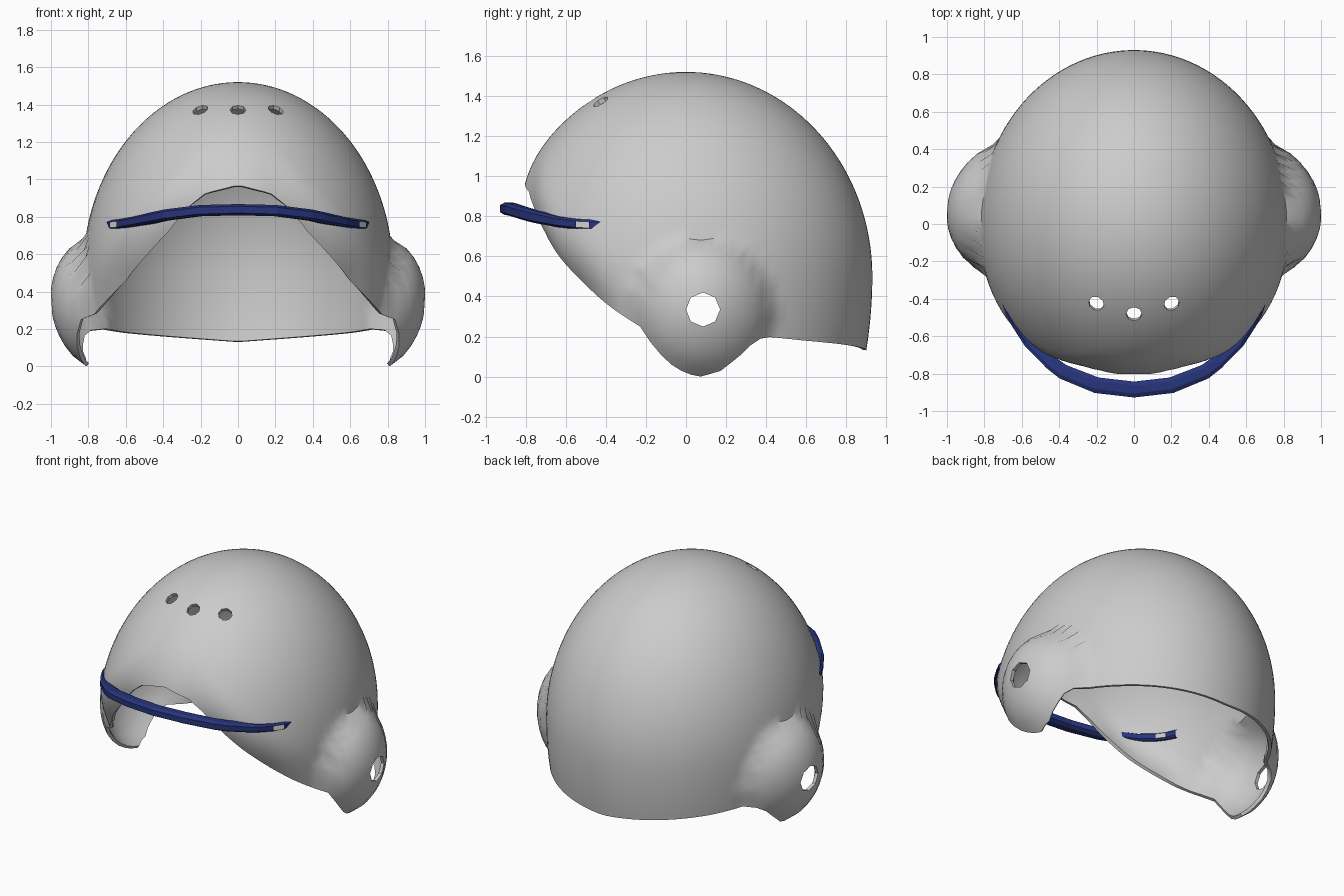
import bpy, bmesh, math
from mathutils import Vector

if "Cube" in bpy.data.objects:
    bpy.data.objects.remove(bpy.data.objects["Cube"])

W, L, C, H = 0.83, 0.93, 0.5, 1.02      # dome half width, half length, waist height, rise
COLS, ROWS = 112, 44
EAR_Y, EAR_Z, EAR_R = 0.085, 0.335, 0.345


def material(name, rgb):
    m = bpy.data.materials.new(name)
    m.diffuse_color = (*rgb, 1)
    m.use_nodes = True
    m.node_tree.nodes["Principled BSDF"].inputs["Base Color"].default_value = m.diffuse_color
    return m


def make_object(name, bm, mat):
    bmesh.ops.recalc_face_normals(bm, faces=bm.faces)
    me = bpy.data.meshes.new(name)
    bm.to_mesh(me)
    bm.free()
    me.materials.append(mat)
    ob = bpy.data.objects.new(name, me)
    bpy.context.collection.objects.link(ob)
    return ob


def lerp_table(table, x):
    for (x0, y0), (x1, y1) in zip(table, table[1:]):
        if x <= x1:
            return y0 + (y1 - y0) * max(0, (x - x0) / (x1 - x0))
    return table[-1][1]


grey = material("shell grey", (0.6, 0.6, 0.6))
blue = material("visor blue", (0.02, 0.035, 0.2))

# Lower edge height from front (-1) to back (1)
RIM = [(math.asin(s), z) for s, z in [
    (-1, .97), (-.97, .925), (-.93, .85), (-.86, .72), (-.75, .59), (-.6, .46),
    (-.45, .36), (-.25, .25), (-.18, .15), (-.1, .07), (0, .015), (.086, 0),
    (.2, .03), (.32, .12), (.37, .17), (.43, .2), (.65, .18), (1, .13)]]


def shell_point(angle, t):
    ca, sa = math.cos(angle), math.sin(angle)
    rim = lerp_table(RIM, math.asin(max(-1, min(1, sa))))
    z = rim + (C + H - rim) * math.sin(t * math.pi / 2)
    if z > C:
        s = math.sqrt(max(0, 1 - ((z - C) / H) ** 2))
    else:
        s = 1 - 0.06 * ((C - z) / 0.5) ** 2
    # face opening curls inward
    front = max(0, min(1, (-sa - 0.25) / 0.35)) * (1 - 0.7 * max(0, (-sa - 0.86) / 0.14))
    s *= 1 - 0.1 * front * max(0, 1 - (z - rim) / 0.28) ** 2
    x, y = W * s * ca, L * s * sa
    # ear cup bulge
    q = math.hypot(y - EAR_Y, z - EAR_Z) / EAR_R
    if q < 1:
        x += math.copysign(0.18 * (1 - q * q) ** 0.6, ca)
    return Vector((x, y, z))


# Helmet shell
bm = bmesh.new()
rows = [[bm.verts.new(shell_point(2 * math.pi * (i + 0.5) / COLS, j / ROWS))
         for i in range(COLS)] for j in range(ROWS)]
apex = bm.verts.new((0, 0, C + H))
for j in range(ROWS - 1):
    for i in range(COLS):
        k = (i + 1) % COLS
        bm.faces.new((rows[j][i], rows[j][k], rows[j + 1][k], rows[j + 1][i]))
for i in range(COLS):
    bm.faces.new((rows[-1][i], rows[-1][(i + 1) % COLS], apex))
shell = make_object("helmet_shell", bm, grey)
wall = shell.modifiers.new("wall", 'SOLIDIFY')
wall.thickness = 0.022
wall.offset = -1

# Cutters for ear holes and brow vents
cutters = []


def hole(name, pos, direction, radius, depth):
    bpy.ops.mesh.primitive_cylinder_add(
        vertices=8, radius=radius, depth=depth, location=pos,
        rotation=Vector(direction).to_track_quat('Z', 'Y').to_euler())
    cut = bpy.context.object
    cut.name = name
    cut.hide_render = True
    cutters.append(cut)
    mod = shell.modifiers.new(name, 'BOOLEAN')
    mod.operation = 'DIFFERENCE'
    mod.solver = 'EXACT'
    mod.object = cut


for side in (-1, 1):
    hole("ear_hole_cutter", (side, EAR_Y, EAR_Z), (1, 0, 0), 0.085, 0.6)
for x, y in ((-.2, -.42), (0, -.475), (.2, -.42)):
    hole("vent_cutter", (x, y, 1.36), (x * 0.6, y, 0.9), 0.043, 0.25)

bpy.ops.object.select_all(action='DESELECT')
shell.select_set(True)
bpy.context.view_layer.objects.active = shell
bpy.ops.object.convert(target='MESH')
for cut in cutters:
    bpy.data.objects.remove(cut)
bpy.ops.object.shade_smooth_by_angle(angle=math.radians(40))

# Visor bar: half path of (x, y, z, depth), mirrored to the other side
HALF = [(0, -.885, .838, .085), (.2, -.862, .833, .085), (.38, -.79, .81, .08),
        (.44, -.745, .797, .075), (.56, -.63, .772, .065), (.63, -.535, .76, .05),
        (.665, -.475, .757, .045), (.69, -.41, .757, .035)]
path = [(-x, y, z, d) for x, y, z, d in HALF[:0:-1]] + HALF
bm = bmesh.new()
rings = []
for n, (x, y, z, d) in enumerate(path):
    a, b = path[max(0, n - 1)], path[min(len(path) - 1, n + 1)]
    out = Vector((b[1] - a[1], a[0] - b[0], 0)).normalized()
    h = 0.03 if abs(x) < 0.5 else 0.026
    ring = []
    for u, v in ((.5, -.6), (.5, .6), (.25, 1), (-.25, 1), (-.5, .6), (-.5, -.6), (-.25, -1), (.25, -1)):
        ring.append(bm.verts.new(Vector((x, y, z + v * h)) + out * (u * d)))
    rings.append(ring)
last = len(rings) - 2
for n in range(len(rings) - 1):
    for k in range(8):
        if n in (1, last - 1) and k in (0, 4):     # open slots near both ends
            continue
        m = (k + 1) % 8
        bm.faces.new((rings[n][k], rings[n][m], rings[n + 1][m], rings[n + 1][k]))
visor = make_object("visor_bar", bm, blue)
